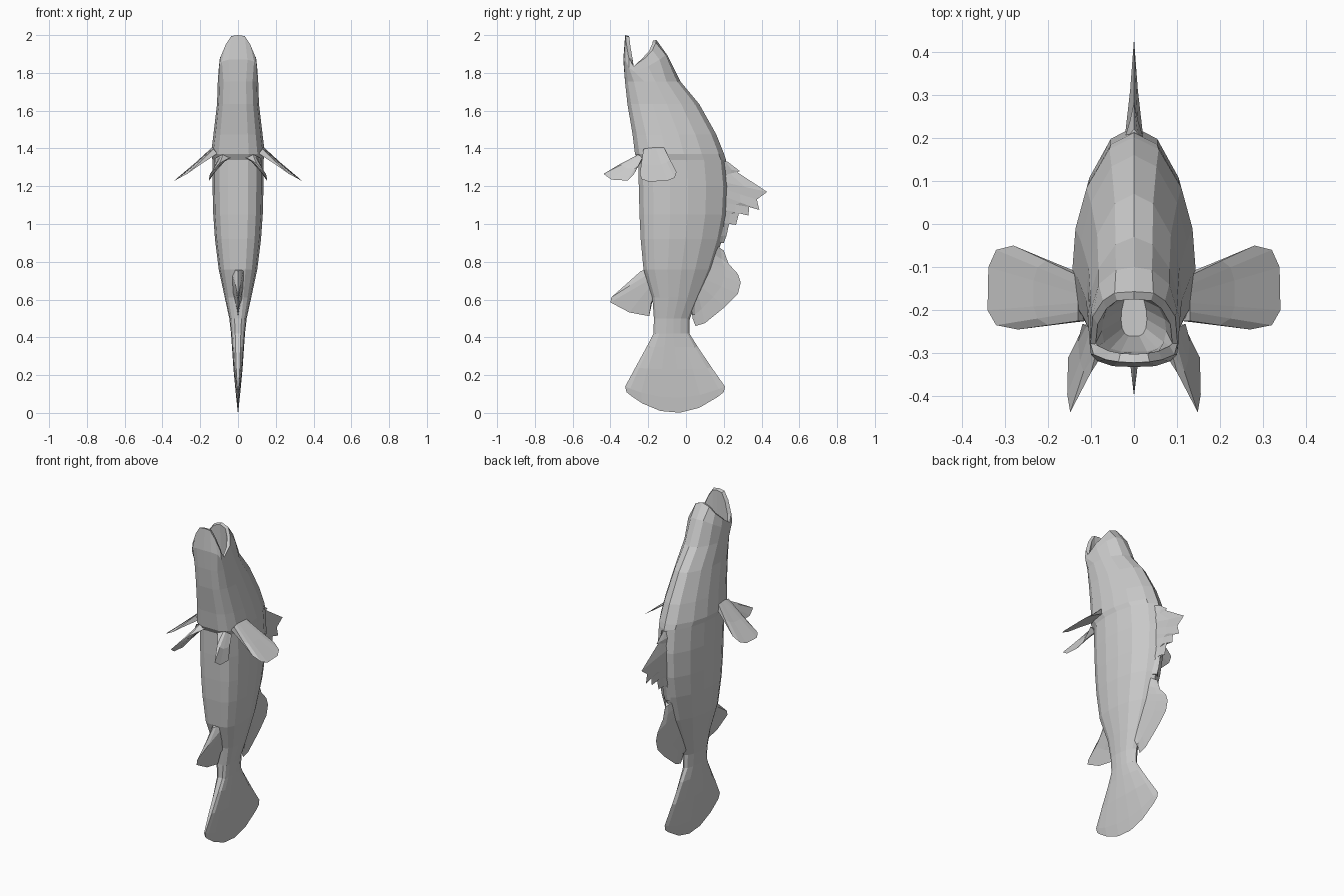
import bpy, bmesh
from mathutils import Vector


def make_object(name, bm):
    bmesh.ops.remove_doubles(bm, verts=bm.verts, dist=0.0005)
    bmesh.ops.recalc_face_normals(bm, faces=bm.faces)
    mesh = bpy.data.meshes.new(name)
    bm.to_mesh(mesh)
    bm.free()
    ob = bpy.data.objects.new(name, mesh)
    bpy.context.collection.objects.link(ob)
    return ob


# Half cross-section from belly to back: (fraction of depth, fraction of half width)
SECTION = [(0, 0), (0, .4), (.05, .72), (.16, .92), (.35, 1), (.55, .95),
           (.75, .77), (.94, .4), (1, 0)]


def section(z, front, back, width, bow=0):
    return [(w * width, front + t * (back - front), z - bow * (1 - (2 * t - 1) ** 2))
            for t, w in SECTION]


def loft(bm, rings):
    loops = []
    for half in rings:
        full = half + [(-x, y, z) for x, y, z in half[-2:0:-1]]
        loops.append([bm.verts.new(p) for p in full])
    n = len(loops[0])
    for a, b in zip(loops, loops[1:]):
        for i in range(n):
            bm.faces.new((a[i], a[(i + 1) % n], b[(i + 1) % n], b[i]))
    bm.faces.new(loops[-1])
    return loops


# Body and tail fin: z, belly y, back y, half width, downward bow
rings = [section(*r) for r in [
    (.11, -.315, .2, .001, .11),
    (.14, -.322, .206, .01, .06),
    (.24, -.268, .136, .024, .01),
    (.35, -.208, .062, .032),
    (.42, -.172, .018, .037),
    (.5, -.17, .02, .046),
    (.61, -.178, .07, .07),
    (.76, -.225, .14, .102),
    (.92, -.24, .192, .122),
    (1.05, -.246, .218, .131),
    (1.2, -.25, .226, .135),
    (1.34, -.252, .212, .135),
    (1.37, -.27, .202, .143),
    (1.475, -.283, .16, .13),
    (1.635, -.31, .07, .111),
    (1.755, -.323, -.03, .107)]]

# Jaws: ring behind the mouth corner, then the lip rim
rings.append([(0, -.332, 1.87), (.05, -.33, 1.87), (.085, -.318, 1.86),
              (.1, -.303, 1.83), (.103, -.278, 1.81), (.1, -.2, 1.835),
              (.082, -.14, 1.87), (.042, -.107, 1.895), (0, -.1, 1.895)])
rim = [(0, -.322, 2.0), (.036, -.32, 1.995), (.065, -.315, 1.95),
       (.094, -.303, 1.88), (.101, -.277, 1.835), (.096, -.215, 1.88),
       (.072, -.178, 1.92), (.045, -.16, 1.96), (0, -.157, 1.975)]
rings.append(rim)

# Mouth cavity: inner lip, then the throat
rings.append([(x * .88, y + (.02 if i < 4 else -.018 if i > 4 else 0), z - .005)
              for i, (x, y, z) in enumerate(rim)])
rings.append(section(1.74, -.296, -.16, .075))
rings.append(section(1.56, -.26, -.15, .03))
bm = bmesh.new()
loft(bm, rings)
make_object("fish_body", bm)


# Fin: strip from a thick base line to a sharp outer edge
def fin(name, base, tip, thick, normal=(1, 0, 0), side=1):
    bm = bmesh.new()
    n = Vector(normal).normalized()
    a, b = Vector(base[0]), Vector(base[1])
    rows = []
    for i, t in enumerate(tip):
        root = a.lerp(b, i / (len(tip) - 1))
        t = Vector(t)
        mid = root.lerp(t, .5)
        pts = [root + n * thick, mid + n * thick * .4, t,
               mid - n * thick * .4, root - n * thick]
        rows.append([bm.verts.new((p.x * side, p.y, p.z)) for p in pts])
    for r, s in zip(rows, rows[1:]):
        for k in range(5):
            j = (k + 1) % 5
            bm.faces.new((r[k], r[j], s[j], s[k]))
    bm.faces.new(rows[0])
    bm.faces.new(rows[-1])
    return make_object(name, bm)


def flat(pts):
    return [(0, y, z) for y, z in pts]


# Fins on the centre line
fin("spiny_dorsal_fin", flat([(.2, 1.33), (.18, .9)]),
    flat([(.22, 1.33), (.285, 1.28), (.27, 1.275), (.43, 1.17), (.375, 1.13),
          (.388, 1.075), (.335, 1.09), (.33, 1.045), (.282, 1.065),
          (.265, .995), (.23, 1.01), (.215, .94), (.2, .9)]), .022)
fin("soft_dorsal_fin", flat([(.17, .88), (.03, .54)]),
    flat([(.2, .86), (.225, .79), (.275, .735), (.29, .69), (.275, .63),
          (.205, .56), (.1, .475), (.05, .46), (.035, .5)]), .022)
fin("anal_fin", flat([(-.215, .76), (-.165, .62)]),
    flat([(-.24, .75), (-.395, .612), (-.4, .585), (-.3, .532),
          (-.195, .512), (-.185, .59)]), .03)

# Paired fins
for side, label in ((1, "left"), (-1, "right")):
    fin(label + "_pectoral_fin", [(.12, -.12, 1.4), (.12, -.225, 1.385)],
        [(.28, -.05, 1.275), (.32, -.06, 1.245), (.338, -.1, 1.228),
         (.34, -.2, 1.225), (.32, -.235, 1.238), (.27, -.245, 1.265)],
        .016, (.6, 0, .8), side)
    fin(label + "_pelvic_fin", [(.06, -.255, 1.36), (.1, -.235, 1.34)],
        [(.1, -.345, 1.32), (.148, -.437, 1.265), (.155, -.395, 1.235),
         (.153, -.31, 1.23), (.135, -.275, 1.265)],
        .022, (.9, .13, .4), side)
